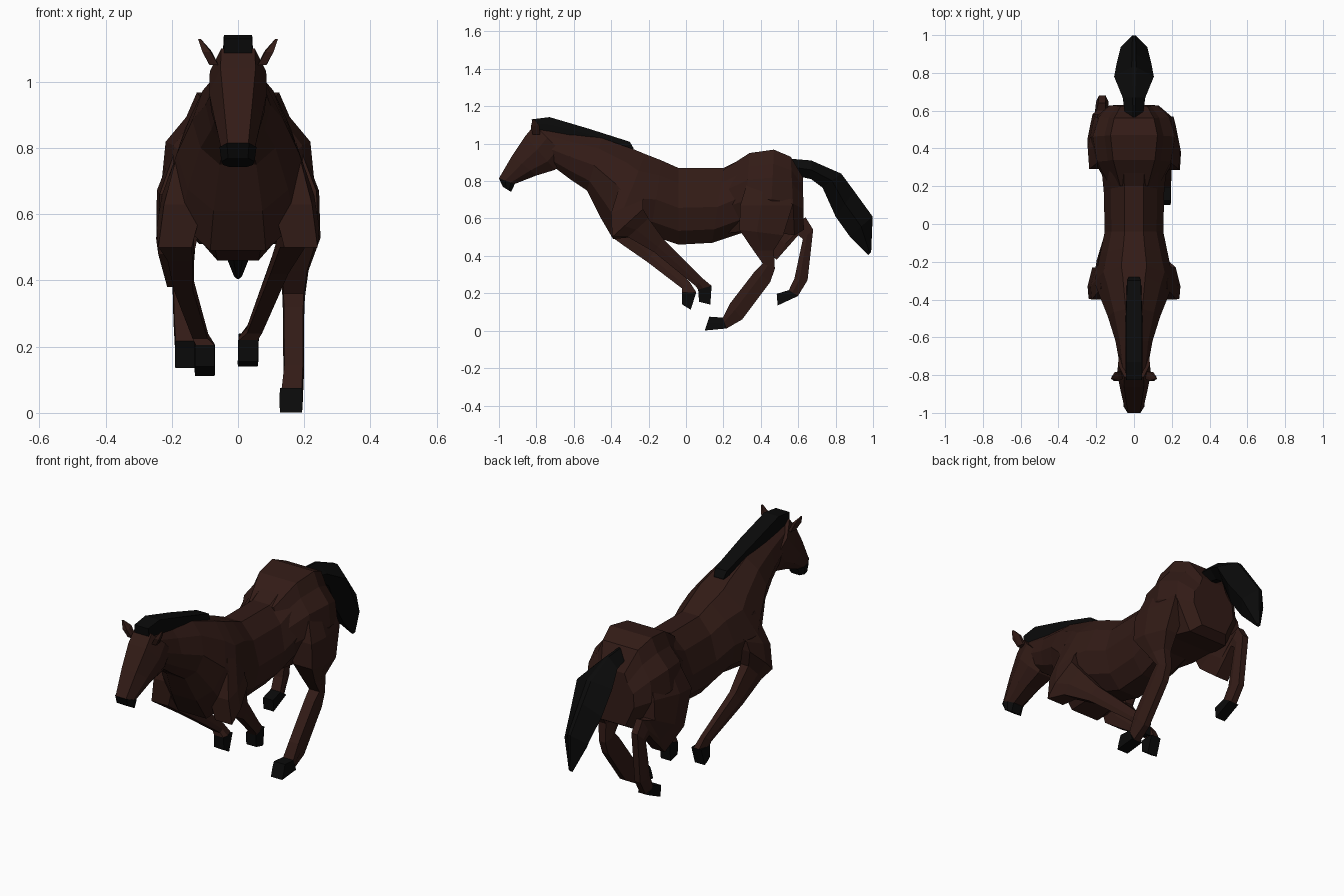
import bpy, bmesh

def material(name, rgb):
    m = bpy.data.materials.new(name)
    m.diffuse_color = (*rgb, 1)
    return m

COAT = material("coat", (0.032, 0.011, 0.008))
DARK = material("dark_hair", (0.003, 0.003, 0.003))

# Half cross-sections: (position from edge A to edge B, width factor)
LIMB = [(0, .9), (.4, 1), (1, .55)]
HOOF = [(0, .95), (.5, 1), (1, .95)]
TAIL = [(0, .12), (.5, 1), (1, .3)]
TRUNK = [(0, .32), (.2, .77), (.52, 1), (.82, .82), (1, .4)]
HAUNCH = [(0, .54), (.17, .68), (.34, .95), (.6, 1), (1, .6)]
HEAD = [(0, .6), (.4, 1), (.75, .9), (1, .5)]

def loft(name, stations, mat, section=LIMB):
    """Skin flat-faced rings; station = (yA, zA, yB, zB, x centre, half width)."""
    bm = bmesh.new()
    rings = []
    for ya, za, yb, zb, xc, hw in stations:
        half = [(w * hw, ya + (yb - ya) * t, za + (zb - za) * t) for t, w in section]
        pts = [(xc + x, y, z) for x, y, z in half]
        pts += [(xc - x, y, z) for x, y, z in reversed(half)]
        rings.append([bm.verts.new(p) for p in pts])
    for r, s in zip(rings, rings[1:]):
        n = len(r)
        for i in range(n):
            j = (i + 1) % n
            bm.faces.new((r[i], r[j], s[j], s[i]))
    bm.faces.new(rings[0])
    bm.faces.new(rings[-1])
    bmesh.ops.recalc_face_normals(bm, faces=bm.faces)
    me = bpy.data.meshes.new(name)
    bm.to_mesh(me)
    bm.free()
    me.materials.append(mat)
    ob = bpy.data.objects.new(name, me)
    bpy.context.collection.objects.link(ob)
    return ob

def leg(name, side, upper, lower, hoof):
    """Leg from a shared upper part, its own lower part and a dark hoof."""
    flip = lambda rows: [(*r[:4], r[4] * side, r[5]) for r in rows]
    loft(name, flip(upper + lower + hoof[:1]), COAT)
    loft(name + "_hoof", flip(hoof), DARK, HOOF)

# Neck and trunk, from poll to loin
loft("body", [
    (-.80, 1.10, -.70, .87, 0, .075),
    (-.62, 1.06, -.62, .81, 0, .098),
    (-.45, 1.03, -.53, .75, 0, .138),
    (-.28, .97, -.46, .61, 0, .185),
    (-.22, .945, -.39, .49, 0, .21),
    (-.13, .91, -.19, .51, 0, .18),
    (-.04, .87, -.04, .46, 0, .155),
    (.20, .87, .14, .47, 0, .16),
    (.36, .95, .29, .52, 0, .175),
    (.48, .95, .42, .56, 0, .17)], COAT, TRUNK)

# Broad, flat-topped haunches
loft("haunches", [
    (.20, .86, .20, .52, 0, .135),
    (.34, .95, .31, .53, 0, .205),
    (.47, .968, .45, .53, 0, .23),
    (.56, .93, .58, .51, 0, .195),
    (.625, .82, .63, .54, 0, .13)], COAT, HAUNCH)

# Head and muzzle
loft("head", [
    (-1.0, .815, -.915, .785, 0, .052),
    (-.93, .935, -.80, .83, 0, .072),
    (-.86, 1.04, -.70, .86, 0, .088),
    (-.81, 1.10, -.64, .93, 0, .085)], COAT, HEAD)
loft("muzzle", [
    (-.98, .77, -.935, .742, 0, .05),
    (-1.0, .815, -.915, .785, 0, .056)], DARK, HEAD)

# Ears
for side, label in ((1, "right"), (-1, "left")):
    loft(label + "_ear", [
        (-.82, 1.05, -.78, 1.05, side * .072, .014),
        (-.83, 1.09, -.785, 1.10, side * .095, .014),
        (-.82, 1.13, -.81, 1.13, side * .117, .004)], COAT)

# Mane and tail
loft("mane", [
    (-.825, 1.13, -.82, 1.075, 0, .043),
    (-.73, 1.142, -.72, 1.06, 0, .045),
    (-.52, 1.08, -.53, 1.02, 0, .045),
    (-.30, 1.01, -.33, .96, 0, .038),
    (-.28, .975, -.28, .95, 0, .03)], DARK, HOOF)
loft("tail", [
    (.55, .92, .58, .83, 0, .045),
    (.67, .91, .67, .81, 0, .06),
    (.83, .84, .73, .765, 0, .105),
    (.90, .745, .80, .61, 0, .092),
    (.998, .61, .875, .505, 0, .07),
    (.99, .42, .975, .405, 0, .012)], DARK, TAIL)

# Front legs, folded back under the belly
shoulder = [
    (-.34, .82, -.18, .76, .12, .06),
    (-.40, .63, -.23, .70, .165, .065),
    (-.395, .50, -.23, .65, .19, .056)]
leg("right_front_leg", 1, shoulder, [
    (-.31, .50, -.20, .60, .165, .042),
    (-.17, .42, -.12, .49, .125, .03),
    (.05, .24, .095, .275, .05, .025)], [
    (.065, .22, .137, .24, .032, .031),
    (.07, .155, .13, .14, .03, .031)])
leg("left_front_leg", -1, shoulder, [
    (-.34, .46, -.25, .56, .175, .042),
    (-.21, .37, -.16, .44, .165, .032),
    (-.02, .225, .02, .26, .115, .025)], [
    (-.022, .205, .055, .205, .10, .031),
    (-.02, .14, .025, .112, .10, .031)])

# Hind legs: right reaching forward, left lifted behind
hip = [(.33, .80, .54, .80, .12, .075)]
leg("right_hind_leg", 1, hip, [
    (.29, .67, .57, .67, .165, .08),
    (.285, .54, .52, .51, .187, .062),
    (.36, .43, .47, .43, .172, .041),
    (.41, .36, .475, .33, .168, .034),
    (.37, .32, .45, .26, .168, .032),
    (.235, .145, .30, .06, .168, .031)], [
    (.197, .07, .217, .012, .162, .034),
    (.125, .075, .10, .001, .16, .035)])
leg("left_hind_leg", -1, hip, [
    (.29, .66, .57, .69, .165, .08),
    (.36, .48, .58, .59, .187, .06),
    (.485, .38, .60, .59, .175, .043),
    (.60, .51, .64, .605, .17, .034),
    (.625, .49, .68, .54, .168, .033),
    (.58, .28, .65, .27, .165, .03)], [
    (.55, .217, .598, .185, .16, .031),
    (.485, .197, .49, .135, .16, .031)])
